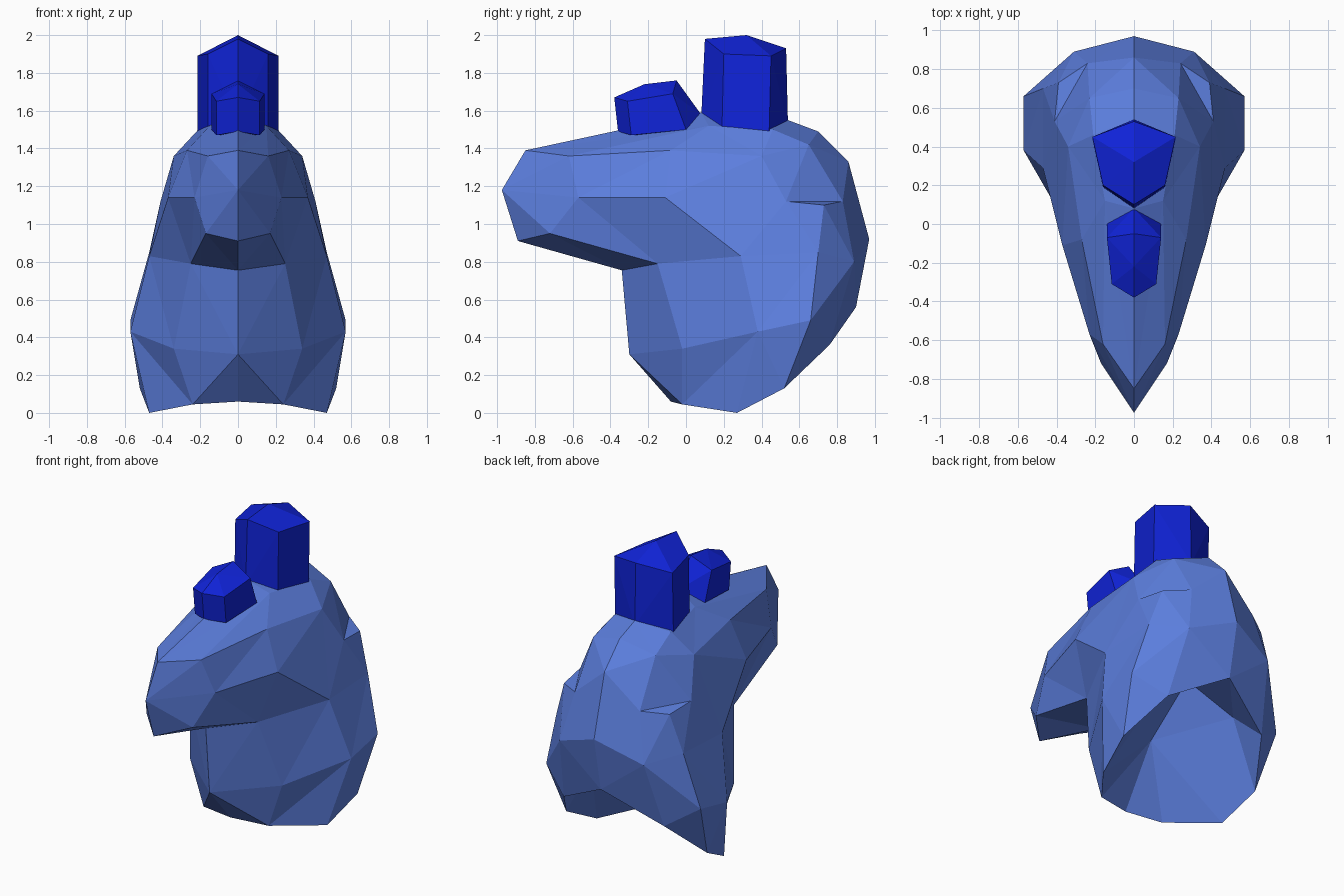
import bpy, bmesh
from mathutils import Vector

if "Cube" in bpy.data.objects:
    bpy.data.objects.remove(bpy.data.objects["Cube"])


def material(name, color):
    mat = bpy.data.materials.new(name)
    mat.diffuse_color = (*color, 1)
    mat.use_nodes = True
    mat.node_tree.nodes["Principled BSDF"].inputs["Base Color"].default_value = mat.diffuse_color
    return mat


def half_loft(name, sections, mat):
    """Join half sections (midline to midline) with triangles and mirror over x."""
    count = max(len(s) for s in sections)
    rows = [[Vector(p) for p in s + [s[-1]] * (count - len(s))] for s in sections]
    bm = bmesh.new()
    found = {}

    def tri(*pts):
        for side in (1, -1):
            keys = [(round(p.x * side, 4), round(p.y, 4), round(p.z, 4)) for p in pts]
            if len(set(keys)) < 3 or all(k[0] == 0 for k in keys):
                continue
            verts = []
            for k in keys:
                if k not in found:
                    found[k] = bm.verts.new((k[0] + 0.0, k[1], k[2]))
                verts.append(found[k])
            if bm.faces.get(verts) is None:
                bm.faces.new(verts)

    for r, s in zip(rows, rows[1:]):
        for j in range(count - 1):
            a, b, c, d = r[j], r[j + 1], s[j + 1], s[j]
            if (a - c).length < (b - d).length:
                tri(a, b, c)
                tri(a, c, d)
            else:
                tri(a, b, d)
                tri(b, c, d)
    bmesh.ops.recalc_face_normals(bm, faces=bm.faces[:])
    mesh = bpy.data.meshes.new(name)
    bm.to_mesh(mesh)
    bm.free()
    mesh.materials.append(mat)
    obj = bpy.data.objects.new(name, mesh)
    bpy.context.collection.objects.link(obj)
    return obj


blue = material("skin_blue", (0.107, 0.21, 0.73))
deep = material("horn_blue", (0.005, 0.017, 0.70))

# Shared points: nose, neck rim, jaw line and the recess under the neck
nose_top, nose, chin = (0, -.85, 1.39), (0, -.975, 1.18), (0, -.89, .91)
rim = [(0, .90, .56), (.37, .76, .36), (.52, .52, .13),
       (.47, .27, 0), (.24, -.02, .045), (0, -.08, .06)]
jaw = [(.47, .29, .83), (.34, -.02, .34), (0, -.30, .31)]
apex, ridge, pocket = (0, .50, .72), (0, .16, .45), (.28, .60, .52)

# Head: sections run from the nose over the cheeks to the neck rim and its recess
half_loft("head", [
    [nose_top, nose_top, nose, nose, chin],
    [nose_top, nose_top, (.16, -.62, 1.36), (.23, -.57, 1.14), (.17, -.72, .95), chin],
    [(0, .08, 1.59), (.15, .12, 1.52), (.27, -.08, 1.39), (.37, -.11, 1.14),
     (.25, -.15, .79), (0, -.34, .755)],
    [(0, .54, 1.55), (.21, .46, 1.50), (.34, .40, 1.36)] + jaw,
    [(0, .70, 1.49), (.23, .65, 1.42), (.41, .53, 1.12)] + jaw,
    [(0, .86, 1.33), (.24, .83, 1.12), (.39, .73, 1.10), (.47, .70, .85),
     (.57, .38, .43), rim[4], rim[5]],
    [(0, .97, .92), (.31, .89, .80), (.31, .89, .80), (.57, .66, .49)] + rim[2:],
    [rim[0], rim[1], rim[1], rim[2]] + rim[2:],
    [apex] + [pocket] * 4 + [ridge] * 3,
    [apex] * 5 + [ridge] * 3,
], blue)

# Large horn on the crown
half_loft("large_horn", [
    [(0, .32, 1.50)],
    [(0, .08, 1.55), (.16, .19, 1.49), (.215, .44, 1.48), (0, .54, 1.52)],
    [(0, .10, 1.98), (.16, .20, 1.90), (.215, .45, 1.89), (0, .53, 1.93)],
    [(0, .32, 2.0)],
], deep)

# Small horn on the brow
half_loft("small_horn", [
    [(0, -.15, 1.48)],
    [(0, -.36, 1.49), (.115, -.29, 1.47), (.14, 0, 1.50), (0, .08, 1.58)],
    [(0, -.38, 1.67), (.115, -.31, 1.65), (.14, -.07, 1.69), (0, -.05, 1.76)],
    [(0, -.22, 1.74)],
], deep)
